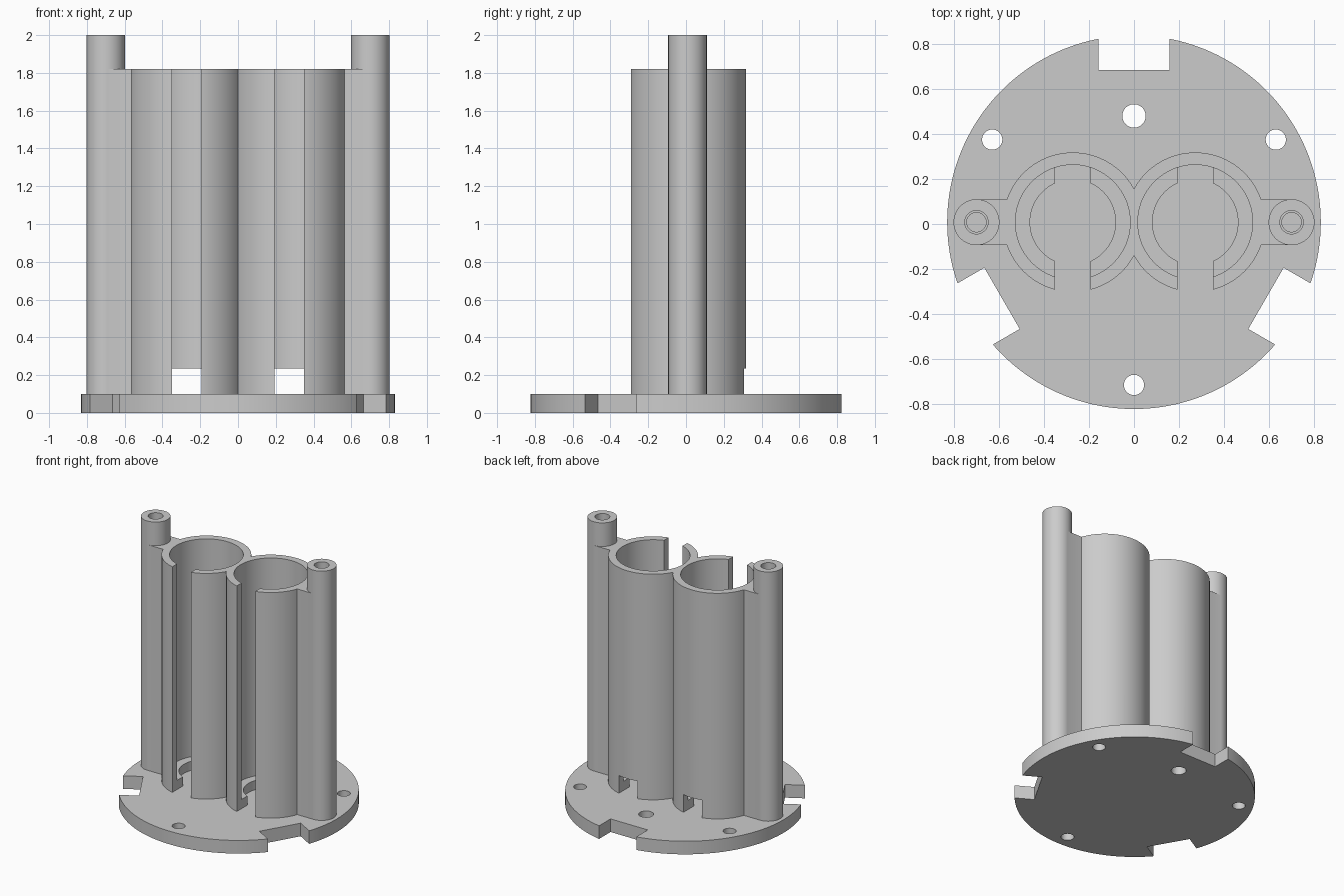
import bpy
from math import radians, sin, cos
from mathutils import Matrix

default = bpy.data.objects.get("Cube")
if default:
    bpy.data.objects.remove(default, do_unlink=True)

CY = 0.008          # common centre line of the disc, tubes and posts
DISC_TOP = 0.10
TUBE_X, POST_X = 0.272, 0.70
TUBE_TOP = 1.82

grey = bpy.data.materials.new("plain grey")
grey.use_nodes = True
grey.diffuse_color = (0.6, 0.6, 0.6, 1)
grey.node_tree.nodes["Principled BSDF"].inputs["Base Color"].default_value = (0.6, 0.6, 0.6, 1)


def cylinder(name, x, y, r, z0, z1, sides=96):
    bpy.ops.mesh.primitive_cylinder_add(vertices=sides, radius=r, depth=z1 - z0,
                                        location=(x, y, (z0 + z1) / 2))
    ob = bpy.context.object
    ob.name = name
    return ob


def box(name, x0, x1, y0, y1, z0, z1):
    bpy.ops.mesh.primitive_cube_add(size=1)
    ob = bpy.context.object
    ob.name = name
    ob.data.transform(Matrix.Translation(((x0 + x1) / 2, (y0 + y1) / 2, (z0 + z1) / 2))
                      @ Matrix.Diagonal((x1 - x0, y1 - y0, z1 - z0, 1)))
    return ob


def combine(target, tool, operation):
    mod = target.modifiers.new(operation.lower(), "BOOLEAN")
    mod.operation, mod.solver, mod.object = operation, "EXACT", tool
    bpy.context.view_layer.objects.active = target
    bpy.ops.object.modifier_apply(modifier=mod.name)
    bpy.data.objects.remove(tool, do_unlink=True)


def finish(ob):
    bpy.ops.object.select_all(action="DESELECT")
    ob.select_set(True)
    bpy.context.view_layer.objects.active = ob
    ob.data.materials.clear()
    ob.data.materials.append(grey)
    bpy.ops.object.shade_smooth_by_angle(angle=radians(30))


# Base disc with three rim notches and four through holes
disc = cylinder("base_disc", 0, CY, 0.83, 0, DISC_TOP, 160)
for angle in (0, 120, 240):
    notch = box("notch", -0.157, 0.157, 0.677, 1.0, -0.1, 0.3)
    notch.data.transform(Matrix.Translation((0, CY, 0)) @ Matrix.Rotation(radians(angle), 4, "Z"))
    combine(disc, notch, "DIFFERENCE")
for x, y, r in ((0, 0.48, 0.052), (0.63, 0.375, 0.045), (-0.63, 0.375, 0.045), (0, -0.715, 0.045)):
    combine(disc, cylinder("hole", x, y, r, -0.1, 0.3, 40), "DIFFERENCE")
finish(disc)

# Twin tubes joined to the side posts by webs, sunk slightly into the disc
low = DISC_TOP - 0.01
body = cylinder("twin_tube_body", TUBE_X, CY, 0.31, low, TUBE_TOP)
combine(body, cylinder("tube", -TUBE_X, CY, 0.31, low, TUBE_TOP), "UNION")
for s in (-1, 1):
    xs = sorted((s * 0.45, s * POST_X))
    combine(body, box("web", *xs, CY - 0.1015, CY + 0.1015, low, TUBE_TOP), "UNION")
    combine(body, cylinder("post", s * POST_X, CY, 0.102, low, 2.0, 64), "UNION")

# Bores with a bottom ledge, full front slots, low back openings, screw holes
for s in (-1, 1):
    x = s * TUBE_X
    combine(body, cylinder("bore", x, CY, 0.255, 0.17, 2.2), "DIFFERENCE")
    combine(body, cylinder("ledge_bore", x, CY, 0.19, 0, 1.0), "DIFFERENCE")
    combine(body, box("front_slot", x - 0.078, x + 0.078, -0.5, CY, 0, 2.2), "DIFFERENCE")
    combine(body, box("back_opening", x - 0.078, x + 0.078, CY - 0.05, 0.5, 0, 0.235), "DIFFERENCE")
    combine(body, cylinder("screw_hole", s * POST_X, CY, 0.043, 1.5, 2.2, 40), "DIFFERENCE")
    combine(body, cylinder("screw_entry", s * POST_X, CY, 0.052, 1.9, 2.2, 40), "DIFFERENCE")
finish(body)
